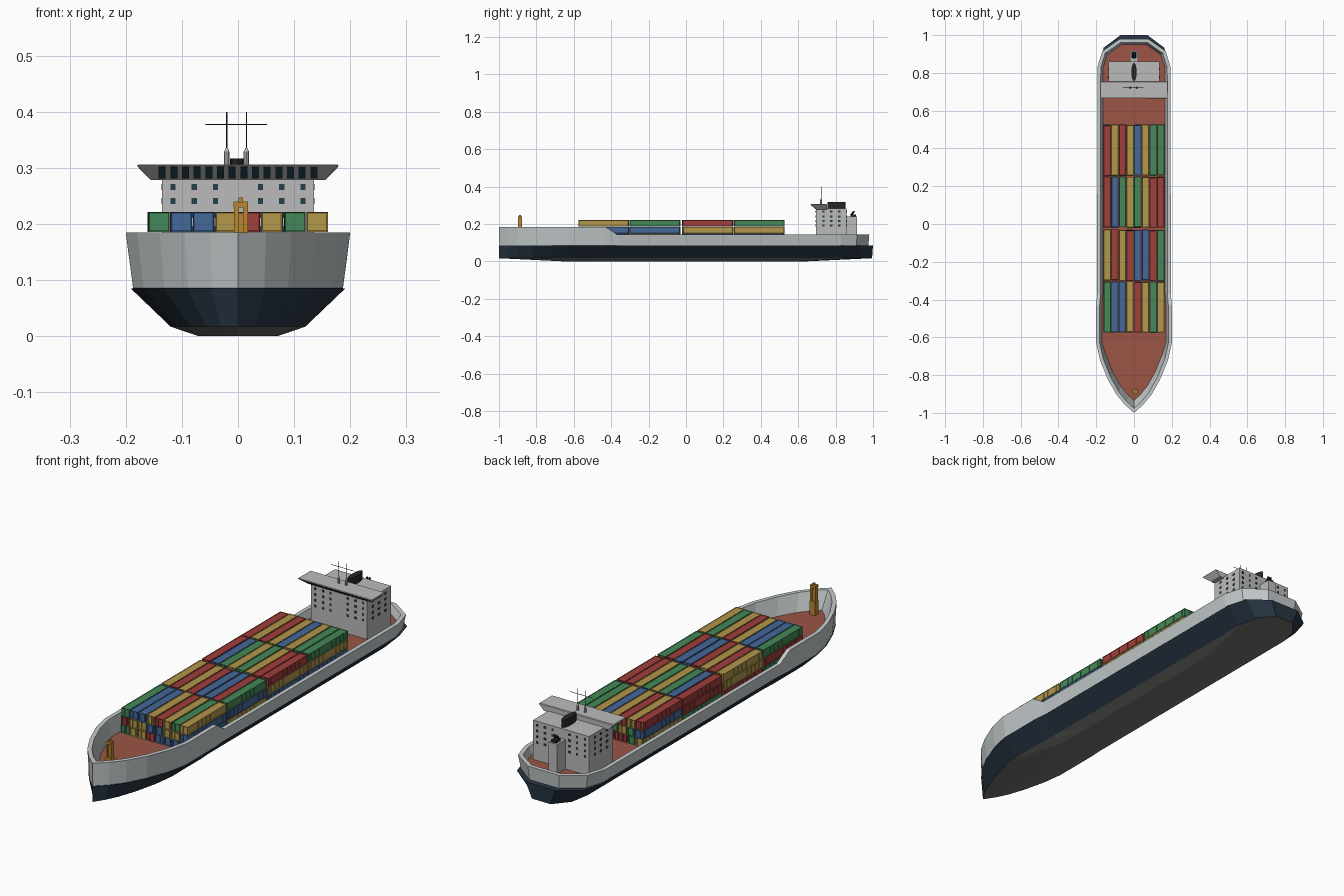
import bpy, bmesh, math, random
from mathutils import Matrix, Vector

if "Cube" in bpy.data.objects:
    bpy.data.objects.remove(bpy.data.objects["Cube"])

random.seed(4)
COL = dict(hull=(.55, .59, .6), navy=(.02, .035, .055), bottom=(.17, .17, .16), deck=(.33, .09, .06),
           r=(.35, .05, .045), g=(.06, .25, .1), b=(.06, .14, .32), y=(.45, .31, .07),
           glass=(.015, .05, .07), black=(.02, .02, .02), orange=(.5, .24, .03), house=(.5, .5, .5))
MAT = {}
for n, c in COL.items():
    MAT[n] = bpy.data.materials.new(n)
    MAT[n].diffuse_color = (*c, 1)


def finish(name, bm, *mats):
    bmesh.ops.recalc_face_normals(bm, faces=bm.faces)
    me = bpy.data.meshes.new(name)
    bm.to_mesh(me)
    bm.free()
    for m in mats:
        me.materials.append(MAT[m])
    ob = bpy.data.objects.new(name, me)
    bpy.context.collection.objects.link(ob)
    return ob


def add_box(bm, c, s, tilt=0):
    m = Matrix.Translation(c) @ Matrix.Rotation(tilt, 4, 'X') @ Matrix.Diagonal((*s, 1))
    return bmesh.ops.create_cube(bm, size=1, matrix=m)['verts']


def boxes(name, items, mat):
    bm = bmesh.new()
    for it in items:
        add_box(bm, *it)
    return finish(name, bm, mat)


def cyl(name, c, r, h, mat, seg=10, rot=(0, 0), scale=(1, 1), r2=None):
    bm = bmesh.new()
    m = Matrix.Translation(c) @ Matrix.Rotation(rot[0], 4, 'X') @ Matrix.Rotation(rot[1], 4, 'Y')
    m = m @ Matrix.Diagonal((*scale, 1, 1))
    bmesh.ops.create_cone(bm, cap_ends=True, segments=seg, radius1=r, radius2=r if r2 is None else r2,
                          depth=h, matrix=m)
    return finish(name, bm, mat)


# Hull: plan outline repeated at several levels
half = [(0, -1), (.05, -.955), (.095, -.9), (.14, -.82), (.18, -.72), (.2, -.63), (.2, -.43),
        (.195, -.37), (.194, .83), (.168, .915), (.075, .98)]
outline = [Vector(p) for p in half] + [Vector((-x, y)) for x, y in half[:0:-1]]
N = len(outline)


def inset(d):
    out = []
    for i, p in enumerate(outline):
        a = (p - outline[i - 1]).normalized()
        b = (outline[(i + 1) % N] - p).normalized()
        na, nb = Vector((-a.y, a.x)), Vector((-b.y, b.x))
        out.append(p + (na + nb) * d / (1 + na.dot(nb)))
    return out


def rail_z(p):
    return .185 if p.y < -.4 else .145


def level(kx, z, bow=1, stern=1):
    return [(p.x * kx, p.y * (bow if p.y < 0 else stern), z) for p in outline]


DECK = .112
rings = [level(.35, 0, .65, .65),
         level(.6, .017, 1, 1.015),
         level(.955, .085, 1, 1.02),
         level(.935, .0855, .998, .995),
         [(p.x, p.y, rail_z(p)) for p in outline],
         [(q.x, q.y, rail_z(p)) for p, q in zip(outline, inset(.018))],
         [(q.x, q.y + (.025 if p.y < -.7 else 0), DECK) for p, q in zip(outline, inset(.03))]]
bm = bmesh.new()
vr = [[bm.verts.new(v) for v in ring] for ring in rings]
for k, mat in enumerate([2, 1, 1, 0, 0, 0]):
    for i in range(N):
        j = (i + 1) % N
        bm.faces.new((vr[k][i], vr[k][j], vr[k + 1][j], vr[k + 1][i])).material_index = mat
bm.faces.new(vr[0]).material_index = 2
bm.faces.new(vr[-1]).material_index = 3
finish("hull", bm, "hull", "navy", "bottom", "deck")

# Containers: recessed panels, ribs on the long sides, bars on the ends
L, W, H = .268, .038, .0355


def container_mesh(col):
    bm = bmesh.new()
    add_box(bm, (0, 0, 0), (W, L, H))
    faces = [f for f in bm.faces if f.normal.z > -.5]
    bmesh.ops.inset_individual(bm, faces=faces, thickness=.003, depth=-.002)
    for s in (-1, 1):
        for i in range(9):
            add_box(bm, (s * (W / 2 - .0015), (i - 4) * .028, 0), (.002, .008, H - .004))
        for i in range(4):
            add_box(bm, ((i - 1.5) * .008, s * (L / 2 - .0015), 0), (.0018, .002, H - .004))
    ob = finish("container", bm, col)
    me = ob.data
    bpy.data.objects.remove(ob)
    return me


cmesh = {c: container_mesh(c) for c in "rgby"}
top = ["gbbyrygy", "yryrbbrg", "rbgygyrr", "ryrybygg"]
port, starboard = "ryrb", "bbyy"
for row, cy in enumerate((-.44, -.165, .115, .39)):
    for lay in range(3):
        for c in range(8):
            col = top[row][c] if lay == 2 else random.choice("rgby")
            if lay == 1 and c in (0, 7):
                col = (port if c == 0 else starboard)[row]
            ob = bpy.data.objects.new("container", cmesh[col])
            ob.location = ((c - 3.5) * .0405 + random.uniform(-.001, .001),
                           cy + random.uniform(-.003, .003), DECK + .001 + H / 2 + lay * .0365)
            bpy.context.collection.objects.link(ob)

# Deckhouse and rear casing
boxes("deckhouse", [((0, .777, .197), (.27, .164, .172))], "house")
boxes("rear_casing", [((0, .885, .175), (.042, .06, .13))], "house")

# Bridge: slanted front and wings
bm = bmesh.new()
for v in add_box(bm, (0, .71, .292), (.36, .09, .028)):
    if v.co.z < .292:
        v.co.x *= .86
        v.co.y = max(v.co.y, .697)
es = [e for e in bm.edges if all(v.co.z > .292 for v in e.verts)]
bmesh.ops.bevel(bm, geom=es, offset=.003, segments=1, affect='EDGES')
finish("bridge", bm, "house")
boxes("bridge_windows", [(((i - 6.5) * .0208, .6805, .2925), (.0125, .004, .031), .86) for i in range(14)], "glass")

# House windows on front, back and sides
win = []
for z in (.266, .241, .216, .191):
    for x in (.04, .078, .116):
        for s in (-1, 1):
            win += [((s * x, .695, z), (.009, .003, .01)), ((s * x, .859, z), (.009, .003, .01))]
    for y in (.735, .777, .82):
        win += [((s * .135, y, z), (.003, .012, .01)) for s in (-1, 1)]
boxes("house_windows", win, "glass")

# Funnel and exhaust pipes
cyl("funnel", (0, .805, .299), 1, .036, "black", 12, scale=(.014, .048))
boxes("exhaust_base", [((0, .895, .245), (.024, .03, .012))], "black")
for s in (-1, 1):
    cyl("exhaust_pipe", (s * .006, .89, .257), .005, .03, "black", 8, rot=(-.7, 0))

# Masts with crossbars
for x in (-.02, .015):
    cyl("mast_base", (x, .722, .317), .005, .024, "house", 10)
    cyl("mast_cone", (x, .722, .332), .005, .007, "house", 10, r2=.002)
    cyl("mast", (x, .722, .366), .0012, .068, "black", 6)
    cyl("mast_crossbar", (x + (.028 if x > 0 else -.034) * .2, .722, .377), .001, .062, "black", 6,
        rot=(0, math.pi / 2))

# Bow post
boxes("bow_post", [((.005, -.888, .142), (.026, .024, .06)),
                   ((-.003, -.888, .2), (.009, .02, .08)), ((.013, -.888, .2), (.009, .02, .08)),
                   ((.005, -.888, .234), (.026, .022, .01)), ((.005, -.888, .242), (.008, .01, .01)),
                   ((.005, -.888, .19), (.022, .012, .06))], "orange")

for m in bpy.data.materials:
    if m.users and not m.is_grease_pencil:
        m.use_nodes = True
        m.node_tree.nodes["Principled BSDF"].inputs["Base Color"].default_value = m.diffuse_color
